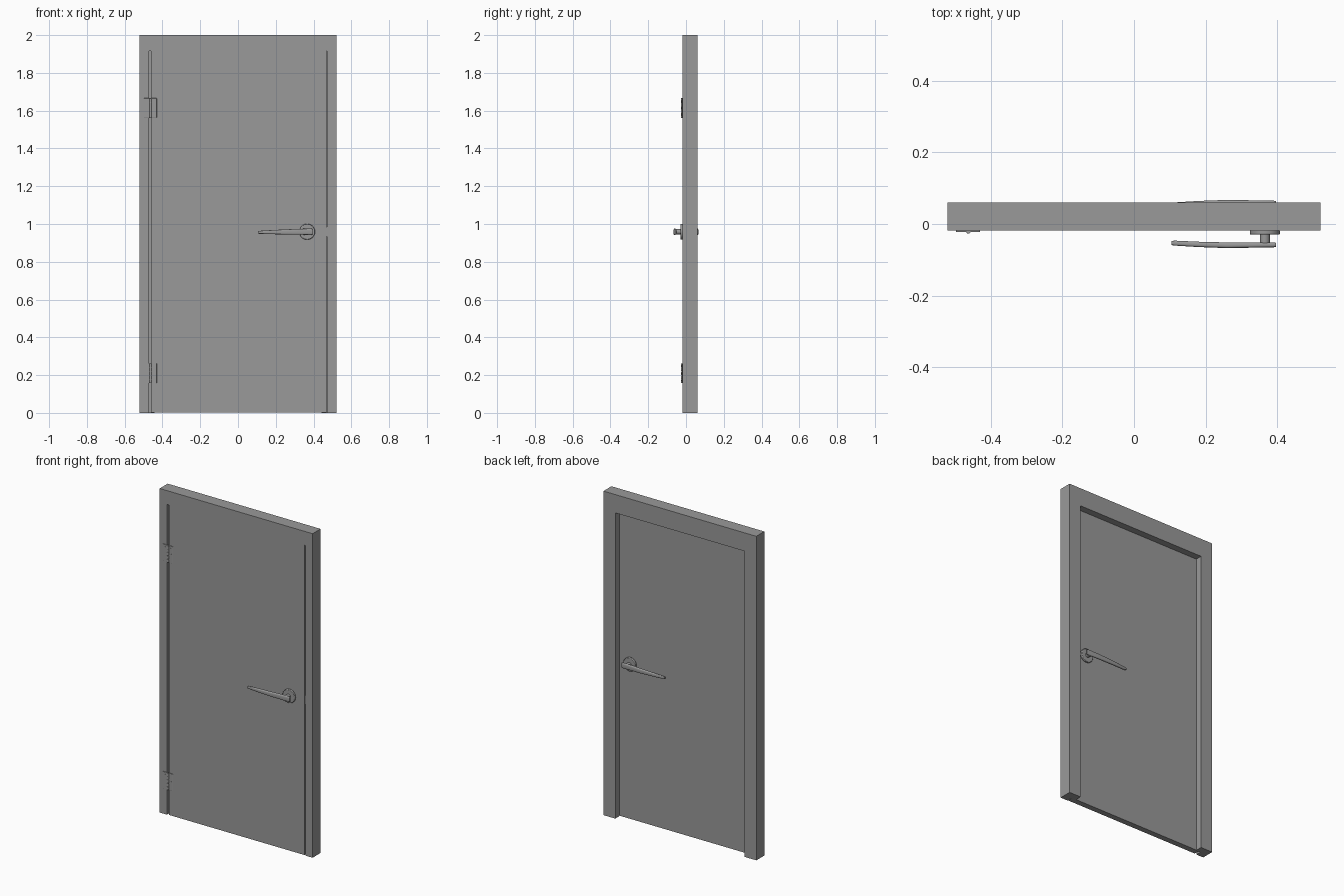
import bpy, bmesh, math
from mathutils import Matrix

if "Cube" in bpy.data.objects:
    bpy.data.objects.remove(bpy.data.objects["Cube"])

FRONT, BACK = -0.018, 0.018      # door leaf faces
HX, HZ = 0.366, 0.959            # handle centre

# Dark grey paint shared by every part
grey = bpy.data.materials.new("dark_grey")
grey.diffuse_color = (0.32, 0.32, 0.32, 1)
grey.use_nodes = True
grey.node_tree.nodes["Principled BSDF"].inputs["Base Color"].default_value = grey.diffuse_color


def finish(name, bm, bevel=0, smooth=False):
    bmesh.ops.recalc_face_normals(bm, faces=bm.faces)
    me = bpy.data.meshes.new(name)
    bm.to_mesh(me)
    bm.free()
    me.materials.append(grey)
    ob = bpy.data.objects.new(name, me)
    bpy.context.collection.objects.link(ob)
    if bevel:
        m = ob.modifiers.new("bevel", 'BEVEL')
        m.width, m.segments, m.limit_method = bevel, 2, 'ANGLE'
    if smooth:
        bpy.ops.object.select_all(action='DESELECT')
        ob.select_set(True)
        bpy.context.view_layer.objects.active = ob
        bpy.ops.object.shade_smooth_by_angle(angle=math.radians(40))
    return ob


def loft(name, sections, **kw):
    bm = bmesh.new()
    rings = [[bm.verts.new(p) for p in s] for s in sections]
    n = len(rings[0])
    for a, b in zip(rings, rings[1:]):
        for i in range(n):
            j = (i + 1) % n
            bm.faces.new((a[i], a[j], b[j], b[i]))
    bm.faces.new(rings[0])
    bm.faces.new(rings[-1])
    return finish(name, bm, **kw)


def box(name, x0, x1, y0, y1, z0, z1, bevel=0):
    return loft(name, [[(x, y0, z0), (x, y1, z0), (x, y1, z1), (x, y0, z1)]
                       for x in (x0, x1)], bevel=bevel)


def cylinder(name, centre, r, depth, axis='Y', segs=32, bevel=0):
    bm = bmesh.new()
    rot = Matrix.Rotation(math.pi / 2, 4, 'X') if axis == 'Y' else Matrix()
    bmesh.ops.create_cone(bm, cap_ends=True, segments=segs, radius1=r, radius2=r,
                          depth=depth, matrix=Matrix.Translation(centre) @ rot)
    return finish(name, bm, bevel, True)


# Rebated frame: one stepped profile swept up, across and down
profile = [(0, 0, FRONT), (0.050, 0.085, FRONT), (0.050, 0.085, BACK),
           (0.081, 0.113, BACK), (0.081, 0.113, 0.06), (0, 0, 0.06)]
W = 0.522
loft("door_frame", [
    [(-W + dx, y, 0) for dx, dz, y in profile],
    [(-W + dx, y, 2 - dz) for dx, dz, y in profile],
    [(W - dx, y, 2 - dz) for dx, dz, y in profile],
    [(W - dx, y, 0) for dx, dz, y in profile]])

# Door leaf and latch bolt bridging the lock-side gap
box("door_leaf", -0.460, 0.468, FRONT, BACK, 0.002, 1.915)
box("latch_bolt", 0.46, 0.475, FRONT + 0.001, 0.008, 0.935, 0.985)

# Hinges
KX = -0.463
for label, z in (("upper", 1.614), ("lower", 0.21)):
    for side, x0, x1 in (("frame", -0.498, KX), ("door", KX, -0.430)):
        box(f"{label}_hinge_{side}_leaf", x0, x1, FRONT - 0.004, FRONT + 0.001,
            z - 0.052, z + 0.052, bevel=0.001)
        sx = (x0 + x1) / 2 + (-0.003 if side == "frame" else 0.003)
        for k in (-1, 0, 1):
            cylinder(f"{label}_hinge_{side}_screw", (sx, FRONT - 0.004, z + k * 0.035),
                     0.005, 0.002, segs=12)
    for k in range(-2, 3):
        cylinder(f"{label}_hinge_knuckle", (KX, FRONT - 0.003, z + k * 0.021),
                 0.006, 0.020, axis='Z', segs=16, bevel=0.0006)

# Lever stations: x, y centre, half thickness, z centre, half height
lever = [(0.105, 0.053, 0.006, 0.956, 0.007), (0.115, 0.0535, 0.007, 0.956, 0.008),
         (0.18, 0.057, 0.0075, 0.957, 0.011), (0.26, 0.0595, 0.008, 0.958, 0.014),
         (0.32, 0.059, 0.0075, 0.959, 0.0155), (0.387, 0.0585, 0.007, 0.959, 0.017),
         (0.397, 0.0585, 0.006, 0.959, 0.015)]

# Handles, mirrored on both faces of the door
for label, s in (("front", -1), ("back", 1)):
    cylinder(f"{label}_handle_rose", (HX, s * 0.0235, HZ), 0.042, 0.013, bevel=0.003)
    cylinder(f"{label}_handle_stem", (HX, s * 0.042, HZ), 0.014, 0.028, segs=24)
    rings = []
    for x, yc, hy, zc, hz in lever:
        ring = []
        for i in range(16):
            a = math.tau * (i + 0.5) / 16
            c, d = math.cos(a), math.sin(a)
            ring.append((x, s * yc + hy * math.copysign(abs(c) ** 0.6, c),
                         zc + hz * math.copysign(abs(d) ** 0.6, d)))
        rings.append(ring)
    loft(f"{label}_handle_lever", rings, smooth=True)
